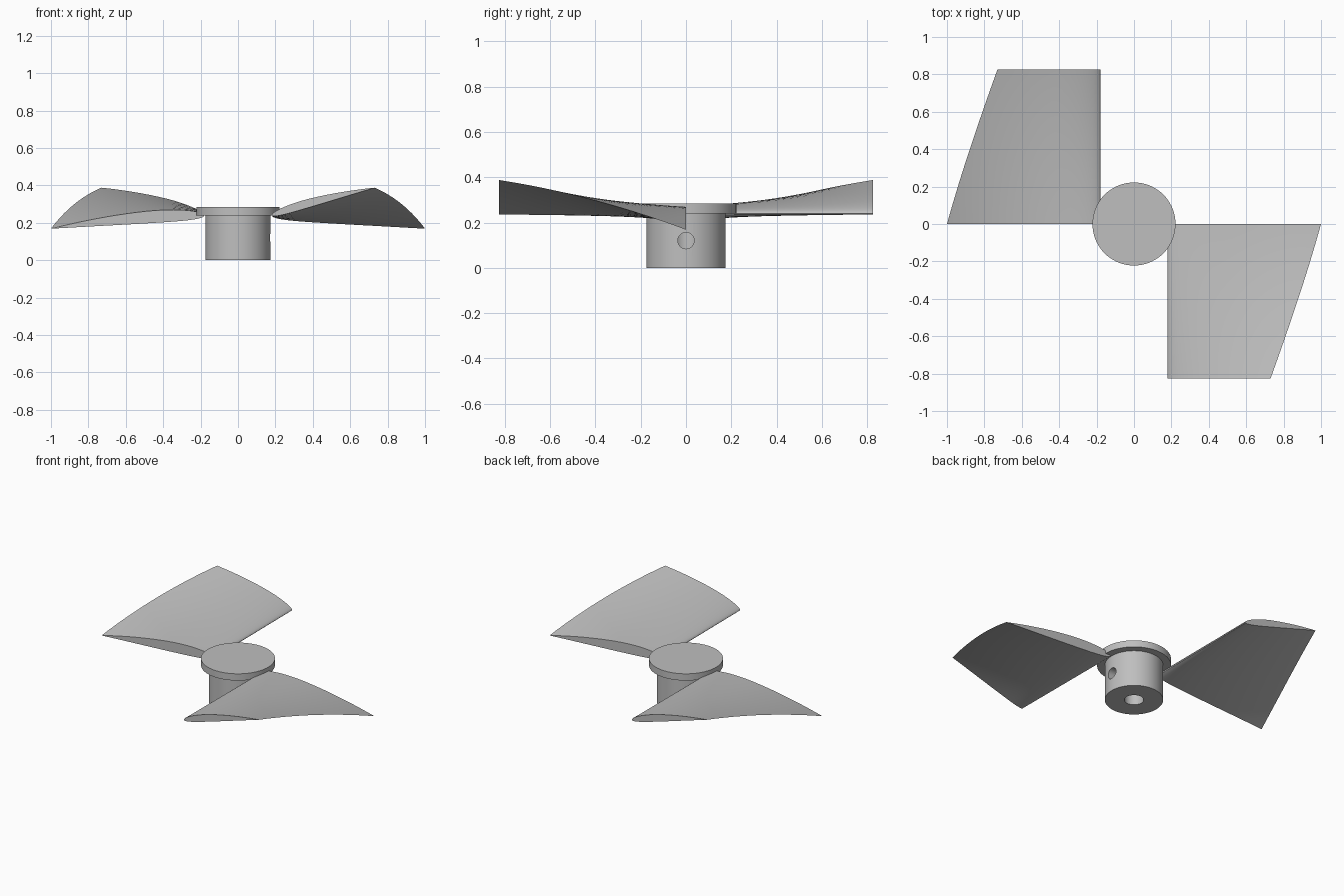
import bpy, bmesh, math
from mathutils import Matrix

cube = bpy.data.objects.get("Cube")
if cube:
    bpy.data.objects.remove(cube, do_unlink=True)

grey = bpy.data.materials.new("plain_grey")
grey.use_nodes = True
COLOR = (0.52, 0.52, 0.52, 1)
grey.diffuse_color = COLOR
grey.node_tree.nodes["Principled BSDF"].inputs["Base Color"].default_value = COLOR


def finish(bm, name):
    bmesh.ops.recalc_face_normals(bm, faces=bm.faces)
    mesh = bpy.data.meshes.new(name)
    bm.to_mesh(mesh)
    bm.free()
    mesh.materials.append(grey)
    obj = bpy.data.objects.new(name, mesh)
    bpy.context.collection.objects.link(obj)
    return obj


def select(obj):
    bpy.ops.object.select_all(action='DESELECT')
    obj.select_set(True)
    bpy.context.view_layer.objects.active = obj


def smooth(obj):
    select(obj)
    bpy.ops.object.shade_smooth_by_angle(angle=math.radians(30))


# Hub: turned profile with a wide top collar and a blind bore from below
def make_hub(segments=72):
    profile = [(0, 0.2), (0.058, 0.2), (0.058, 0), (0.175, 0),
               (0.175, 0.24), (0.222, 0.24), (0.222, 0.285), (0, 0.285)]
    bm = bmesh.new()
    verts = [bm.verts.new((r, 0, z)) for r, z in profile]
    edges = [bm.edges.new(pair) for pair in zip(verts, verts[1:])]
    bmesh.ops.spin(bm, geom=verts + edges, cent=(0, 0, 0), axis=(0, 0, 1),
                   angle=math.tau, steps=segments)
    bmesh.ops.remove_doubles(bm, verts=bm.verts, dist=0.0001)
    return finish(bm, "hub")


hub = make_hub()

# Set screw hole: radial cut from the left side into the bore
bm = bmesh.new()
bmesh.ops.create_cone(bm, cap_ends=True, segments=32, radius1=0.036, radius2=0.036, depth=0.25,
                      matrix=Matrix.Translation((0.145, 0, 0.12)) @ Matrix.Rotation(math.pi / 2, 4, 'Y'))
cutter = finish(bm, "screw_hole_cutter")
cutter.hide_render = True
cut = hub.modifiers.new("screw_hole", 'BOOLEAN')
cut.object = cutter
cut.operation = 'DIFFERENCE'
cut.solver = 'EXACT'
select(hub)
bpy.ops.object.modifier_apply(modifier=cut.name)
bpy.data.objects.remove(cutter, do_unlink=True)
smooth(hub)


# Aerofoil section with unit chord, starting and ending at the trailing edge
def aerofoil(n=24, thick=0.08, camber=0.02, peak=0.4):
    def surface(t, side):
        half = 5 * thick * (0.2969 * math.sqrt(t) - 0.126 * t - 0.3516 * t ** 2
                            + 0.2843 * t ** 3 - 0.1036 * t ** 4)
        span = peak if t < peak else 1 - peak
        mean = camber * (1 - ((t - peak) / span) ** 2)
        return t, mean + side * half
    steps = [(1 - math.cos(math.pi * i / n)) / 2 for i in range(n + 1)]
    return ([surface(t, 1) for t in reversed(steps)]
            + [surface(t, -1) for t in steps[1:-1]])


# Blade: section lofted along y, tapering and twisting about the leading edge
def make_blade(name, turn, stations=24):
    section = aerofoil()
    bm = bmesh.new()
    rings = []
    for s in range(stations + 1):
        f = s / stations
        chord = 0.823 + (0.57 - 0.823) * f
        a = math.radians(-5 + 20 * f)
        rings.append([bm.verts.new((0.18 + chord * (u * math.cos(a) - w * math.sin(a)),
                                    -0.825 * f,
                                    0.24 + chord * (u * math.sin(a) + w * math.cos(a))))
                      for u, w in section])
    count = len(section)
    for r0, r1 in zip(rings, rings[1:]):
        for i in range(count):
            j = (i + 1) % count
            bm.faces.new((r0[i], r0[j], r1[j], r1[i]))
    bm.faces.new(rings[0])
    bm.faces.new(rings[-1])
    bmesh.ops.rotate(bm, verts=bm.verts, matrix=Matrix.Rotation(turn, 3, 'Z'))
    smooth(finish(bm, name))


make_blade("front_blade", 0)
make_blade("back_blade", math.pi)
